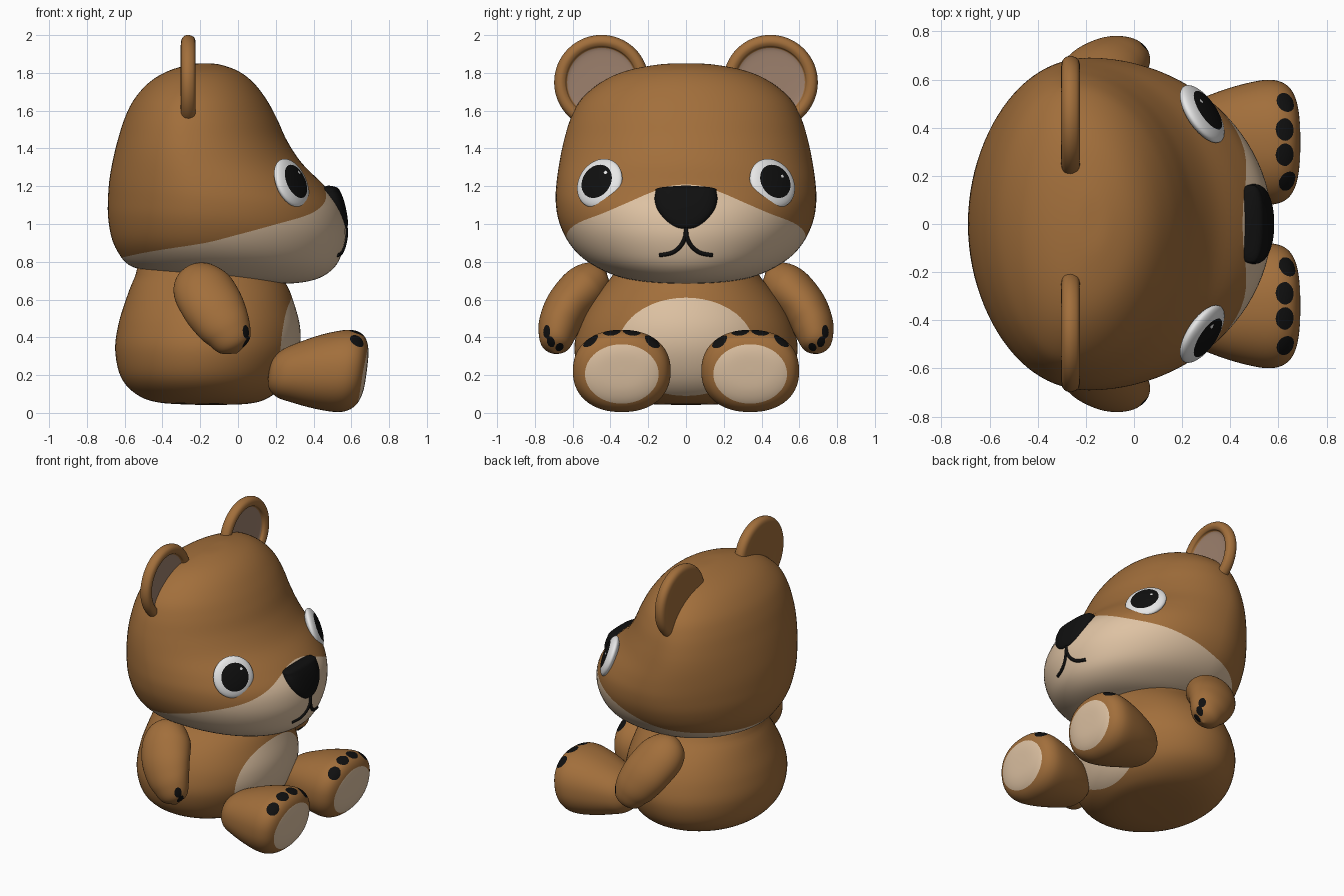
import bpy, bmesh, math
from mathutils import Vector
from mathutils.bvhtree import BVHTree

if "Cube" in bpy.data.objects:
    bpy.data.objects.remove(bpy.data.objects["Cube"])


def colour(name, r, g, b):
    m = bpy.data.materials.new(name)
    m.diffuse_color = (r, g, b, 1)
    m.use_nodes = True
    m.node_tree.nodes["Principled BSDF"].inputs["Base Color"].default_value = m.diffuse_color
    return m


BROWN = colour("brown fur", .36, .158, .044)
CREAM = colour("cream fur", .73, .54, .365)
PINK = colour("inner ear", .34, .22, .155)
BLACK = colour("black", .005, .005, .005)
WHITE = colour("eye white", .8, .8, .8)


def spline(rows, n):
    """Smooth rows sampled through the key rows."""
    out, last = [], len(rows) - 1
    for i in range(n + 1):
        t = i / n * last
        k = min(int(t), last - 1)
        f = t - k
        a, b, c, d = (rows[min(max(j, 0), last)] for j in (k - 1, k, k + 1, k + 2))
        out.append([.5 * (2 * q + (r - p) * f + (2 * p - 5 * q + 4 * r - s) * f * f
                          + (3 * q - p - 3 * r + s) * f ** 3) for p, q, r, s in zip(a, b, c, d)])
    return out


def circle(n, power=1.0):
    out = []
    for i in range(n):
        a = 2 * math.pi * i / n
        out.append(tuple(math.copysign(abs(v) ** power, v) for v in (math.cos(a), math.sin(a))))
    return out


def loft(rings):
    """Skin over a list of rings, closed at both ends."""
    bm = bmesh.new()
    vs = [[bm.verts.new(p) for p in ring] for ring in rings]
    n = len(vs[0])
    for a, b in zip(vs, vs[1:]):
        for i in range(n):
            bm.faces.new((a[i], a[(i + 1) % n], b[(i + 1) % n], b[i]))
    bm.faces.new(vs[0])
    bm.faces.new(vs[-1])
    bmesh.ops.remove_doubles(bm, verts=bm.verts, dist=1e-5)
    return bm


def paint(bm, g, index):
    """Cut the mesh along g = 0 and colour the side where g < 0."""
    val = {v: g(v.co) for v in bm.verts}
    new = []
    for e in list(bm.edges):
        a, b = e.verts
        if val[a] * val[b] < 0:
            f = val[a] / (val[a] - val[b])
            new.append(bmesh.utils.edge_split(e, a, min(max(f, .02), .98))[1])
    if new:
        bmesh.ops.connect_verts(bm, verts=new)
    for f in bm.faces:
        if g(f.calc_center_median()) < 0:
            f.material_index = index


def spots(bm, centres, radii):
    """Rule for ellipsoid spots snapped on to the surface."""
    pts = [min((v.co for v in bm.verts), key=lambda c: (c - Vector(p)).length).copy() for p in centres]
    return lambda co: min(math.sqrt(sum(((co[i] - p[i]) / radii[i]) ** 2 for i in range(3))) - 1
                          for p in pts)


def part(name, bm, *mats):
    bmesh.ops.recalc_face_normals(bm, faces=bm.faces)
    for f in bm.faces:
        f.smooth = True
    tree = BVHTree.FromBMesh(bm)
    me = bpy.data.meshes.new(name)
    bm.to_mesh(me)
    bm.free()
    for m in mats:
        me.materials.append(m)
    bpy.context.collection.objects.link(bpy.data.objects.new(name, me))
    return tree


def blob(rows, n, frac, seg=72, power=1.0):
    """Stacked rings; each row is back x, back z, front x, front z, half width."""
    rings = []
    for xb, zb, xf, zf, w in spline(rows, n):
        xc = xb + frac * (xf - xb)
        ring = []
        for c, s in circle(seg, power):
            x = xc + c * ((xf - xc) if c > 0 else (xc - xb))
            t = (x - xb) / (xf - xb) if abs(xf - xb) > 1e-6 else 0
            ring.append((x, w * s, zb + t * (zf - zb)))
        rings.append(ring)
    return loft(rings)


def tube(rows, n, seg):
    """Sweep along a path; each row is x, y, z and two radii."""
    s = spline(rows, n)
    pts = [Vector(r[:3]) for r in s]
    rings = []
    for i, r in enumerate(s):
        t = (pts[min(i + 1, n)] - pts[max(i - 1, 0)]).normalized()
        u = (Vector((1, 0, 0)) - t * t.x).normalized()
        v = t.cross(u)
        rings.append([pts[i] + u * c * r[3] + v * d * r[4] for c, d in circle(seg)])
    return loft(rings)


# Head with cream muzzle
bm = blob([(-.1, .695, -.1, .695, 0), (-.3, .715, .1, .69, .18), (-.48, .75, .28, .685, .33),
           (-.58, .785, .42, .71, .43), (-.635, .85, .51, .77, .54), (-.67, .93, .555, .86, .62),
           (-.688, 1.04, .572, .97, .672), (-.688, 1.14, .545, 1.09, .69),
           (-.68, 1.24, .46, 1.20, .685), (-.66, 1.35, .34, 1.32, .668),
           (-.635, 1.45, .26, 1.44, .645), (-.6, 1.56, .205, 1.56, .61),
           (-.55, 1.66, .15, 1.66, .555), (-.47, 1.75, .08, 1.75, .45),
           (-.37, 1.81, 0, 1.81, .32), (-.25, 1.845, -.1, 1.845, .14),
           (-.18, 1.85, -.18, 1.85, 0)], 80, .41, 96)
EDGE = spline([(0, 1.21), (8, 1.2), (16, 1.165), (24, 1.12), (32, 1.078), (40, 1.045), (55, 1.0),
               (72, .945), (90, .895), (120, .855), (150, .83), (180, .82)], 66)


def muzzle(co):
    a = math.degrees(math.atan2(abs(co.y), co.x + .2))
    for (a0, z0), (a1, z1) in zip(EDGE, EDGE[1:]):
        if a <= a1:
            return co.z - z0 - (z1 - z0) * (a - a0) / (a1 - a0)
    return co.z - .82


paint(bm, muzzle, 1)
head = part("head", bm, BROWN, CREAM)

# Body with cream belly
bm = blob([(-.2, .042, -.2, .042, 0), (-.42, .055, .05, .048, .25), (-.54, .1, .17, .085, .42),
           (-.62, .19, .26, .17, .54), (-.65, .33, .32, .31, .59), (-.635, .46, .33, .44, .57),
           (-.6, .58, .3, .57, .51), (-.55, .71, .25, .69, .41), (-.48, .82, .15, .8, .3),
           (-.15, .85, -.15, .85, 0)], 54, .5)
paint(bm, lambda c: max(math.hypot(c.y / .36, (c.z - .35) / .26) - 1, -c.x), 1)
part("body", bm, BROWN, CREAM)

# Nose
part("nose", blob([(.54, .972, .54, .972, 0), (.5, .982, .575, .978, .055), (.49, 1.02, .582, 1.01, .105),
                   (.47, 1.07, .575, 1.065, .148), (.44, 1.12, .562, 1.12, .165),
                   (.43, 1.16, .545, 1.165, .162), (.44, 1.19, .525, 1.193, .145),
                   (.48, 1.204, .48, 1.204, 0)], 32, .5, 48, .75), BLACK)

for s, side in ((1, "left"), (-1, "right")):
    # Foot with sole and toes
    rings = []
    for x, zc, rz, ry in spline([(.16, .21, 0, 0), (.172, .21, .075, .09), (.22, .21, .125, .15),
                                 (.3, .215, .158, .19), (.42, .22, .195, .232), (.54, .222, .217, .258),
                                 (.61, .222, .208, .25), (.655, .222, .17, .21),
                                 (.678, .222, .1, .13), (.682, .222, 0, 0)], 54):
        rings.append([(x + .13 * rz * d, s * (.34 + ry * c), zc + rz * d) for c, d in circle(72, .9)])
    bm = loft(rings)
    toes = spots(bm, [(.625, s * .19, .37), (.63, s * .29, .425), (.63, s * .395, .425),
                      (.625, s * .495, .37)], (.04, .047, .05))
    paint(bm, lambda c: max(math.hypot((abs(c.y) - .34) / .195, (c.z - .206) / .157) - 1, .55 - c.x), 1)
    paint(bm, toes, 2)
    part(side + "_foot", bm, BROWN, CREAM, BLACK)

    # Arm with claws
    bm = tube([(x, s * y, z, u, v) for x, y, z, u, v in (
        (-.225, .42, .745, 0, 0), (-.215, .455, .725, .1, .085), (-.19, .53, .665, .158, .125),
        (-.14, .615, .575, .165, .122), (-.09, .662, .49, .15, .113), (-.05, .682, .42, .125, .1),
        (-.02, .69, .35, .085, .07), (-.005, .692, .315, 0, 0))], 48, 56)
    paint(bm, spots(bm, [(.055, s * .745, .43), (.05, s * .715, .375), (.03, s * .67, .34)],
                    (.03, .022, .036)), 1)
    part(side + "_arm", bm, BROWN, BLACK)

    # Ear: turned disc with raised rim and recessed centre
    rings = [[(-.265 + d, s * .447 + r * c, 1.75 + r * e) for c, e in circle(64)]
             for r, d in spline([(0, -.036), (.1, -.037), (.2, -.038), (.238, -.028), (.251, 0),
                                 (.24, .03), (.215, .04), (.192, .03), (.178, .01),
                                 (.1, .005), (0, .005)], 50)]
    bm = loft(rings)
    paint(bm, lambda c: max(math.hypot(abs(c.y) - .447, c.z - 1.75) - .182, -.268 - c.x), 1)
    part(side + "_ear", bm, BROWN, PINK)

    # Eye with pupil and glint
    n = Vector((.78, s * .52, .35)).normalized()
    mid = Vector((.283, s * .457, 1.215))
    bm = bmesh.new()
    bmesh.ops.create_uvsphere(bm, u_segments=48, v_segments=48, radius=1)
    q = n.to_track_quat('Z', 'Y')
    for v in bm.verts:
        v.co = mid + q @ Vector((v.co.x * .138, v.co.y * .138, v.co.z * .042))

    def pupil(c):
        along = (c - mid).dot(n)
        return max((c - mid - n * along).length - .094, -along)
    paint(bm, pupil, 1)
    paint(bm, spots(bm, [mid + n * .03 + Vector((0, .055, .04))], (.009, .009, .009)), 0)
    part(side + "_eye", bm, WHITE, BLACK)

    # Mouth line laid on the muzzle
    path = []
    for y, z in ((0, .98), (.005, .93), (.03, .882), (.075, .848), (.14, .835)):
        hit = head.ray_cast(Vector((2, s * y, z)), Vector((-1, 0, 0)))[0]
        path.append((hit.x, s * y, z, .011, .011))
    part(side + "_mouth_line", tube(path, 24, 12), BLACK)
